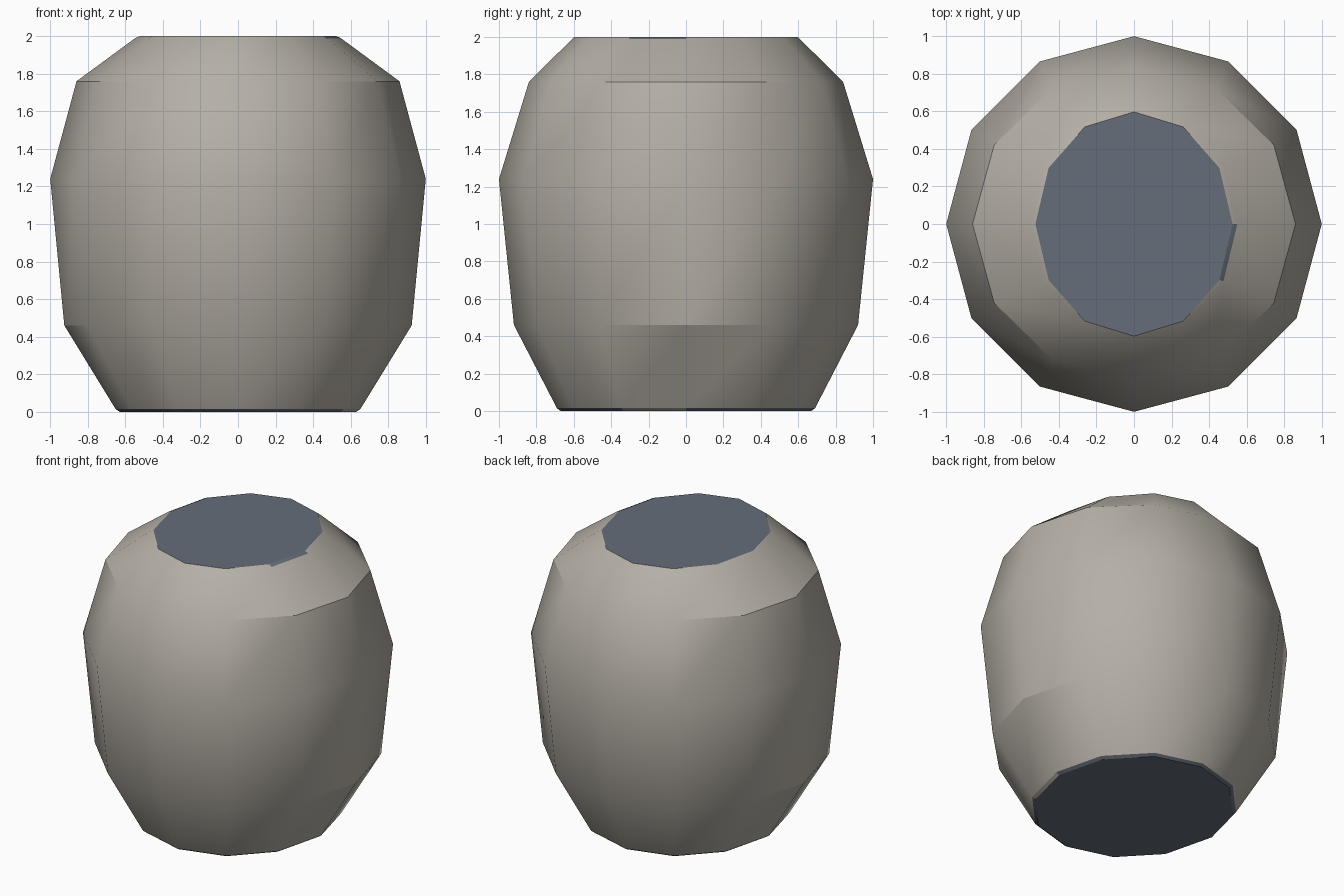
import bpy, bmesh, math

if "Cube" in bpy.data.objects:
    bpy.data.objects.remove(bpy.data.objects["Cube"], do_unlink=True)

SIDES = 12
# (half width x, half depth y, height) of each ring, bottom to top
RINGS = [
    (0.63, 0.67, 0.0),
    (0.652, 0.69, 0.015),
    (0.925, 0.92, 0.46),
    (1.0, 1.0, 1.24),
    (0.86, 0.84, 1.76),
    (0.55, 0.61, 1.988),
    (0.525, 0.597, 2.0),
]


def make_material(name, color):
    mat = bpy.data.materials.new(name)
    mat.use_nodes = True
    mat.diffuse_color = (*color, 1)
    bsdf = mat.node_tree.nodes["Principled BSDF"]
    bsdf.inputs["Base Color"].default_value = (*color, 1)
    bsdf.inputs["Roughness"].default_value = 0.8
    return mat


bm = bmesh.new()
rings = []
for rx, ry, z in RINGS:
    ring = []
    for i in range(SIDES):
        a = math.tau * i / SIDES
        ring.append(bm.verts.new((rx * math.cos(a), ry * math.sin(a), z)))
    rings.append(ring)

# Barrel wall; the thin end bevels swap colour at one segment
last = len(rings) - 2
for level in range(len(rings) - 1):
    low, high = rings[level], rings[level + 1]
    for i in range(SIDES):
        j = (i + 1) % SIDES
        face = bm.faces.new((low[i], low[j], high[j], high[i]))
        face.smooth = True
        seam = i == SIDES - 1
        face.material_index = int((level == 0 and not seam) or (level == last and seam))

# Flat end caps
for ring in (rings[0][::-1], rings[-1]):
    cap = bm.faces.new(ring)
    cap.material_index = 1
    for edge in cap.edges:
        edge.smooth = False


# Hard creases near the two x sides of a ring
def crease(ring, limit):
    for i in range(SIDES):
        j = (i + 1) % SIDES
        a = math.tau * (i + 0.5) / SIDES
        if abs(math.cos(a)) > math.cos(math.radians(limit)):
            bm.edges.get((ring[i], ring[j])).smooth = False


crease(rings[1], 90)
crease(rings[2], 30)
crease(rings[4], 60)

bm.normal_update()
mesh = bpy.data.meshes.new("barrel")
bm.to_mesh(mesh)
bm.free()
mesh.materials.append(make_material("warm grey wall", (0.46, 0.43, 0.38)))
mesh.materials.append(make_material("slate end cap", (0.13, 0.155, 0.19)))
barrel = bpy.data.objects.new("barrel", mesh)
bpy.context.collection.objects.link(barrel)
